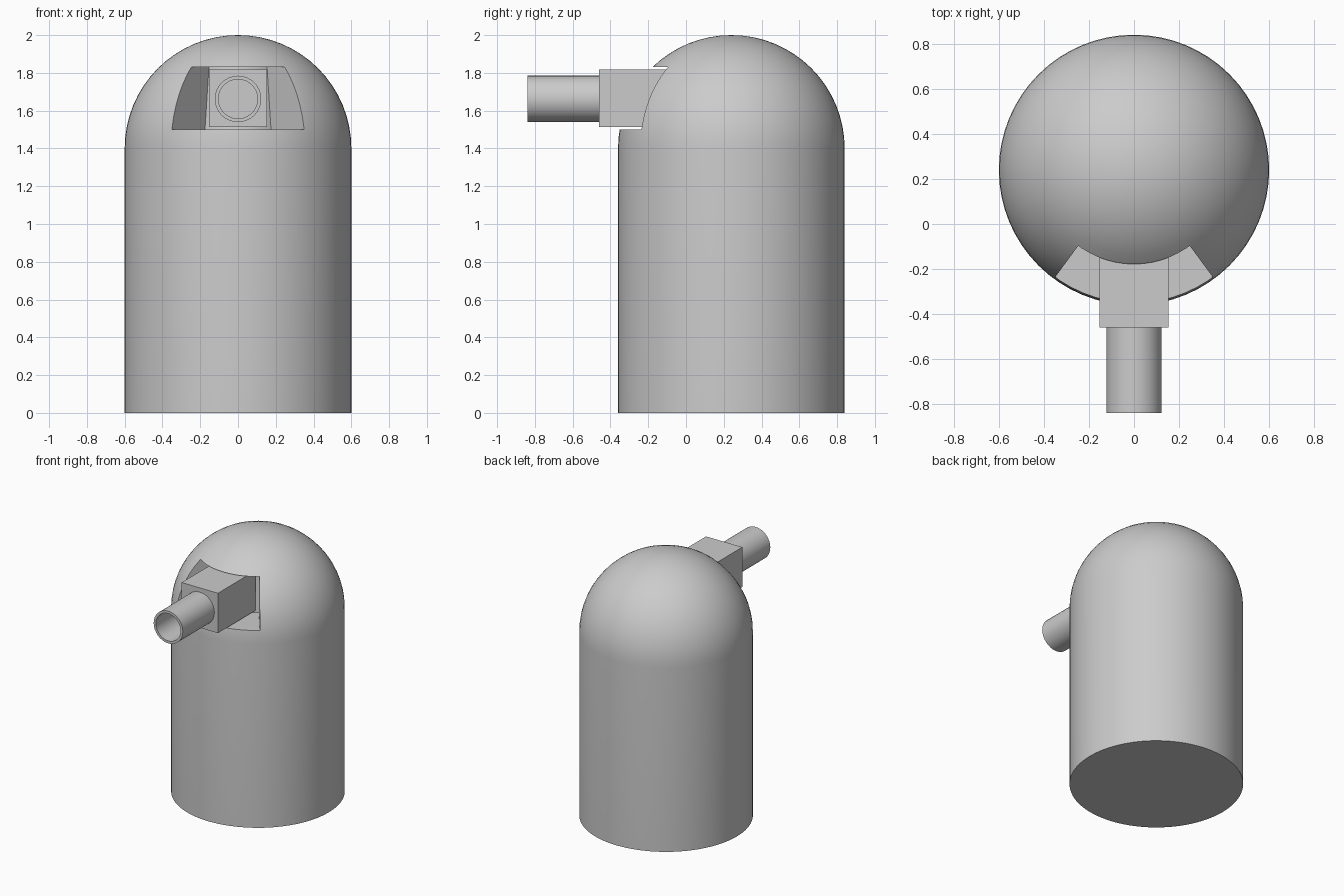
import bpy, bmesh, math
from mathutils import Matrix, Vector

if "Cube" in bpy.data.objects:
    bpy.data.objects.remove(bpy.data.objects["Cube"])

AXIS_Y = 0.24           # body axis position
HALF = math.atan(0.735) # half angle of the window


def make_object(name, bm):
    bmesh.ops.recalc_face_normals(bm, faces=bm.faces)
    mesh = bpy.data.meshes.new(name)
    bm.to_mesh(mesh)
    bm.free()
    ob = bpy.data.objects.new(name, mesh)
    bpy.context.collection.objects.link(ob)
    return ob


def smooth(ob):
    bpy.ops.object.select_all(action='DESELECT')
    ob.select_set(True)
    bpy.context.view_layer.objects.active = ob
    bpy.ops.object.shade_smooth_by_angle(angle=math.radians(30))


def lathe(name, profile, matrix, sides):
    # Full turn of an (r, z) profile about z, then placed by the matrix
    bm = bmesh.new()
    verts = [bm.verts.new((r, 0, z)) for r, z in profile]
    edges = [bm.edges.new(p) for p in zip(verts, verts[1:])]
    bmesh.ops.spin(bm, geom=verts + edges, axis=(0, 0, 1), cent=(0, 0, 0),
                   angle=2 * math.pi, steps=sides)
    bmesh.ops.remove_doubles(bm, verts=bm.verts, dist=1e-5)
    bmesh.ops.transform(bm, matrix=matrix, verts=bm.verts)
    return make_object(name, bm)


# Domed body
dome = [(0.6 * math.cos(a), 1.4 + 0.6 * math.sin(a))
        for a in (math.pi / 2 * i / 16 for i in range(16))]
body = lathe("domed_body", [(0, 0), (0.6, 0)] + dome + [(0, 2.0)],
             Matrix.Translation((0, AXIS_Y, 0)), 64)

# Wedge-shaped window cutter with radial side walls
bm = bmesh.new()
steps = 12
rings = []
for i in range(steps + 1):
    a = -HALF + 2 * HALF * i / steps
    d = Vector((math.sin(a), -math.cos(a), 0))
    rings.append([bm.verts.new(Vector((0, AXIS_Y, z)) + d * r)
                  for r, z in ((0.295, 1.5), (0.9, 1.5), (0.9, 1.83), (0.26, 1.83))])
for a, b in zip(rings, rings[1:]):
    for k in range(4):
        n = (k + 1) % 4
        bm.faces.new((a[k], a[n], b[n], b[k]))
bm.faces.new(rings[0])
bm.faces.new(rings[-1])
cutter = make_object("window_cutter", bm)
cutter.hide_render = True

mod = body.modifiers.new("window", 'BOOLEAN')
mod.operation = 'DIFFERENCE'
mod.solver = 'EXACT'
mod.object = cutter
bpy.context.view_layer.objects.active = body
bpy.ops.object.modifier_apply(modifier=mod.name)
bpy.data.objects.remove(cutter)
smooth(body)

# Square barrel mount
bm = bmesh.new()
bmesh.ops.create_cube(bm, size=1)
bmesh.ops.transform(bm, verts=bm.verts,
                    matrix=Matrix.Translation((0, -0.235, 1.665))
                    @ Matrix.Diagonal((0.306, 0.45, 0.304, 1)))
make_object("barrel_mount", bm)

# Hollow barrel pointing forward
barrel = lathe("barrel", [(0.123, 0), (0.123, 0.38), (0.104, 0.38), (0.104, 0.002), (0, 0.002)],
               Matrix.Translation((0, -0.46, 1.662)) @ Matrix.Rotation(math.pi / 2, 4, 'X'), 32)
smooth(barrel)
